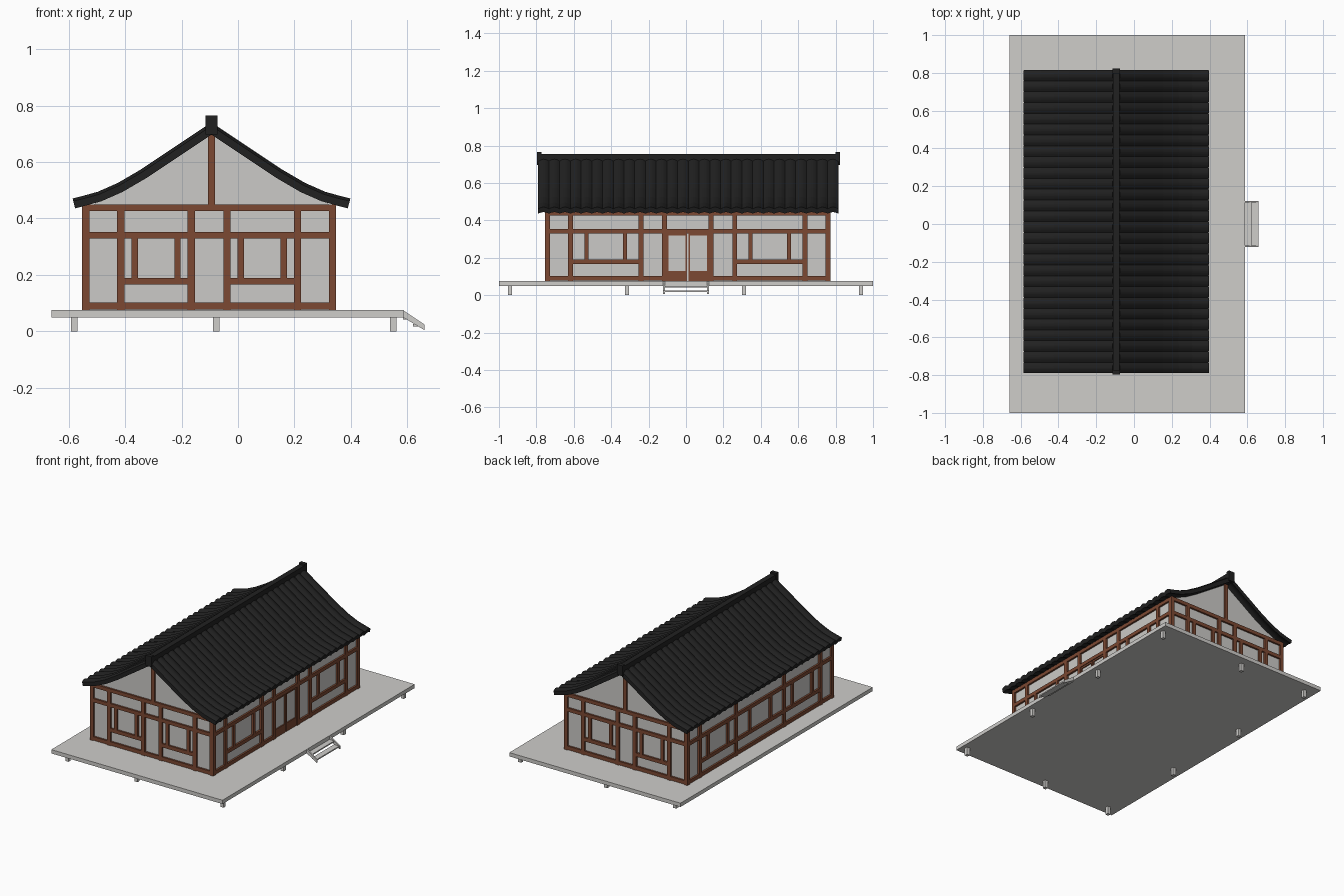
import bpy, bmesh, math
from mathutils import Vector

if "Cube" in bpy.data.objects:
    bpy.data.objects.remove(bpy.data.objects["Cube"], do_unlink=True)


def material(name, r, g, b):
    m = bpy.data.materials.new(name)
    m.use_nodes = True
    m.diffuse_color = (r, g, b, 1)
    bsdf = m.node_tree.nodes["Principled BSDF"]
    bsdf.inputs["Base Color"].default_value = (r, g, b, 1)
    bsdf.inputs["Roughness"].default_value = 0.8
    return m


STONE = material("pale_stone", 0.62, 0.61, 0.59)
PLASTER = material("pale_plaster", 0.6, 0.59, 0.57)
WOOD = material("red_brown_wood", 0.2, 0.065, 0.032)
TILE = material("black_tile", 0.015, 0.015, 0.015)


def finish(name, bm, mat):
    bmesh.ops.recalc_face_normals(bm, faces=bm.faces)
    mesh = bpy.data.meshes.new(name)
    bm.to_mesh(mesh)
    bm.free()
    mesh.materials.append(mat)
    ob = bpy.data.objects.new(name, mesh)
    bpy.context.collection.objects.link(ob)
    return ob


def add_box(bm, x0, x1, y0, y1, z0, z1):
    vs = bmesh.ops.create_cube(bm, size=1)["verts"]
    for v in vs:
        v.co = ((x0 + x1) / 2 + v.co.x * (x1 - x0),
                (y0 + y1) / 2 + v.co.y * (y1 - y0),
                (z0 + z1) / 2 + v.co.z * (z1 - z0))


def boxes(name, mat, items):
    bm = bmesh.new()
    for it in items:
        add_box(bm, *it)
    return finish(name, bm, mat)


def prism(name, mat, points, y0, y1):
    """Extrude an x-z outline along y."""
    bm = bmesh.new()
    face = bm.faces.new([bm.verts.new((x, y0, z)) for x, z in points])
    out = bmesh.ops.extrude_face_region(bm, geom=[face])["geom"]
    bmesh.ops.translate(bm, vec=(0, y1 - y0, 0),
                        verts=[v for v in out if isinstance(v, bmesh.types.BMVert)])
    return finish(name, bm, mat)


# House limits
X0, X1, Y0, Y1 = -0.552, 0.348, -0.754, 0.773
CX, CY = (X0 + X1) / 2, (Y0 + Y1) / 2
FLOOR, TOP, T, IN = 0.075, 0.45, 0.026, 0.012
RIDGE_X = -0.094

# Platform and its short legs around the edge
boxes("platform", STONE, [(-0.66, 0.587, -1, 1, 0.05, FLOOR)])
legs = []
for i, x in enumerate((-0.58, -0.077, 0.55)):
    for j, y in enumerate((-0.94, -0.315, 0.31, 0.935)):
        if i != 1 or j in (0, 3):
            legs.append((x - 0.011, x + 0.011, y - 0.011, y + 0.011, 0, 0.052))
boxes("platform_legs", STONE, legs)

# Entrance steps
SLOPE = [(0.585, 0.075), (0.66, 0.025), (0.66, 0.005), (0.585, 0.05)]
for side, y in (("right", -0.123), ("left", 0.113)):
    prism("step_stringer_" + side, STONE, SLOPE, y, y + 0.01)
boxes("step_treads", STONE, [(0.585, 0.622, -0.115, 0.115, 0.042, 0.05),
                             (0.62, 0.658, -0.115, 0.115, 0.018, 0.026)])

# Plaster walls
boxes("plaster_walls", PLASTER, [(X0 + IN, X1 - IN, Y0 + IN, Y1 - IN, FLOOR, TOP)])


def timber(name, face, bars):
    """Bars are (u0, u1, z0, z1) on one wall face."""
    items = []
    for u0, u1, z0, z1 in bars:
        d = {"front": (u0, u1, Y0, Y0 + T), "back": (u0, u1, Y1 - T, Y1),
             "right": (X1 - T, X1, u0, u1), "left": (X0, X0 + T, u0, u1)}[face]
        items.append(d + (z0, z1))
    return boxes(name, WOOD, items)


def post(u, z0=FLOOR, z1=TOP, w=T):
    return (u - w / 2, u + w / 2, z0, z1)


def rail(u0, u1, z):
    return (u0, u1, z - 0.012, z + 0.012)


def window(u0, u1, gap):
    """Sill between two posts with two uprights above it."""
    return [rail(u0, u1, 0.178),
            post(u0 + gap, 0.19, 0.33, 0.022), post(u1 - gap, 0.19, 0.33, 0.022)]


# Gable end timber frames
for face in ("front", "back"):
    bars = [post(CX + s * d) for s in (-1, 1) for d in (0.437, 0.313, 0.063)]
    bars += [rail(X0, X1, z) for z in (0.09, 0.341, 0.438)]
    for s in (-1, 1):
        a, b = sorted((CX + s * 0.076, CX + s * 0.3))
        bars += window(a, b, 0.036)
    bars.append(post(RIDGE_X, TOP, 0.71, 0.024))
    timber(face + "_timber", face, bars)

# Long wall timber frames: door in one, middle window in the other
for face in ("right", "left"):
    door = face == "right"
    offsets = (0.75, 0.627, 0.251) + ((0.124,) if door else ())
    bars = [post(CY + s * d) for s in (-1, 1) for d in offsets]
    bars += [rail(Y0, Y1, z) for z in (0.341, 0.438)]
    if door:
        bars += [rail(Y0, CY - 0.124, 0.09), rail(CY + 0.124, Y1, 0.09)]
    else:
        bars += [rail(Y0, Y1, 0.09)] + window(CY - 0.238, CY + 0.238, 0.13)
    for s in (-1, 1):
        a, b = sorted((CY + s * 0.264, CY + s * 0.614))
        bars += window(a, b, 0.072)
    timber(face + "_timber", face, bars)

# Double door: kick boards, stiles and head
door = []
for s in (-1, 1):
    a, b = sorted((CY + s * 0.003, CY + s * 0.111))
    door += [(a, b, FLOOR, 0.13), (a, b, 0.318, 0.33),
             (a, a + 0.009, 0.13, 0.318), (b - 0.009, b, 0.13, 0.318)]
boxes("double_door", WOOD, [(X1 - T, X1 - 0.005, *d) for d in door])

# Roof slope outline: distance from ridge and height of the underside
SLOPE_IN = [(0, 0.697), (0.12, 0.617), (0.231, 0.543), (0.315, 0.494),
            (0.39, 0.461), (0.44, 0.447), (0.483, 0.436)]

# Gable plaster filling the space under the slopes
fill = [(d, z + 0.012) for d, z in SLOPE_IN if d < 0.42]
outline = [(RIDGE_X - d, z) for d, z in reversed(fill)] + [(RIDGE_X + d, z) for d, z in fill[1:]]
outline += [(RIDGE_X + 0.42, 0.445), (RIDGE_X - 0.42, 0.445)]
prism("front_gable_plaster", PLASTER, outline, Y0 + IN, Y0 + T)
prism("back_gable_plaster", PLASTER, outline, Y1 - T, Y1 - IN)

# Ribbed tile slopes
RY0, RY1, ROWS, STEPS, THICK, RIB = -0.79, 0.815, 28, 8, 0.026, 0.01


def tile_slope(name, side):
    pts = [Vector((d, z)) for d, z in SLOPE_IN]
    normals = []
    for i in range(len(pts)):
        t = (pts[min(i + 1, len(pts) - 1)] - pts[max(i - 1, 0)]).normalized()
        normals.append(Vector((-t.y, t.x)))
    bm = bmesh.new()
    rings = []
    for k in range(ROWS * STEPS + 1):
        y = RY0 + (RY1 - RY0) * k / (ROWS * STEPS)
        lift = RIB * abs(math.sin(math.pi * k / STEPS))
        under = [p + n * lift * 0.8 for p, n in zip(pts, normals)]
        over = [p + n * (THICK + lift) for p, n in zip(pts, normals)]
        rings.append([bm.verts.new((RIDGE_X + side * p.x, y, p.y))
                      for p in under + over[::-1]])
    n = len(rings[0])
    for a, b in zip(rings, rings[1:]):
        for i in range(n):
            bm.faces.new((a[i], a[(i + 1) % n], b[(i + 1) % n], b[i]))
    bm.faces.new(rings[0])
    bm.faces.new(rings[-1])
    return finish(name, bm, TILE)


tile_slope("left_roof_slope", 1)
tile_slope("right_roof_slope", -1)

# Ridge beam with slightly taller end blocks
W = 0.021
boxes("roof_ridge", TILE, [(RIDGE_X - 0.018, RIDGE_X + 0.018, RY0, RY1, 0.695, 0.755),
                           (RIDGE_X - W, RIDGE_X + W, -0.797, -0.772, 0.697, 0.765),
                           (RIDGE_X - W, RIDGE_X + W, 0.798, 0.823, 0.697, 0.765)])
